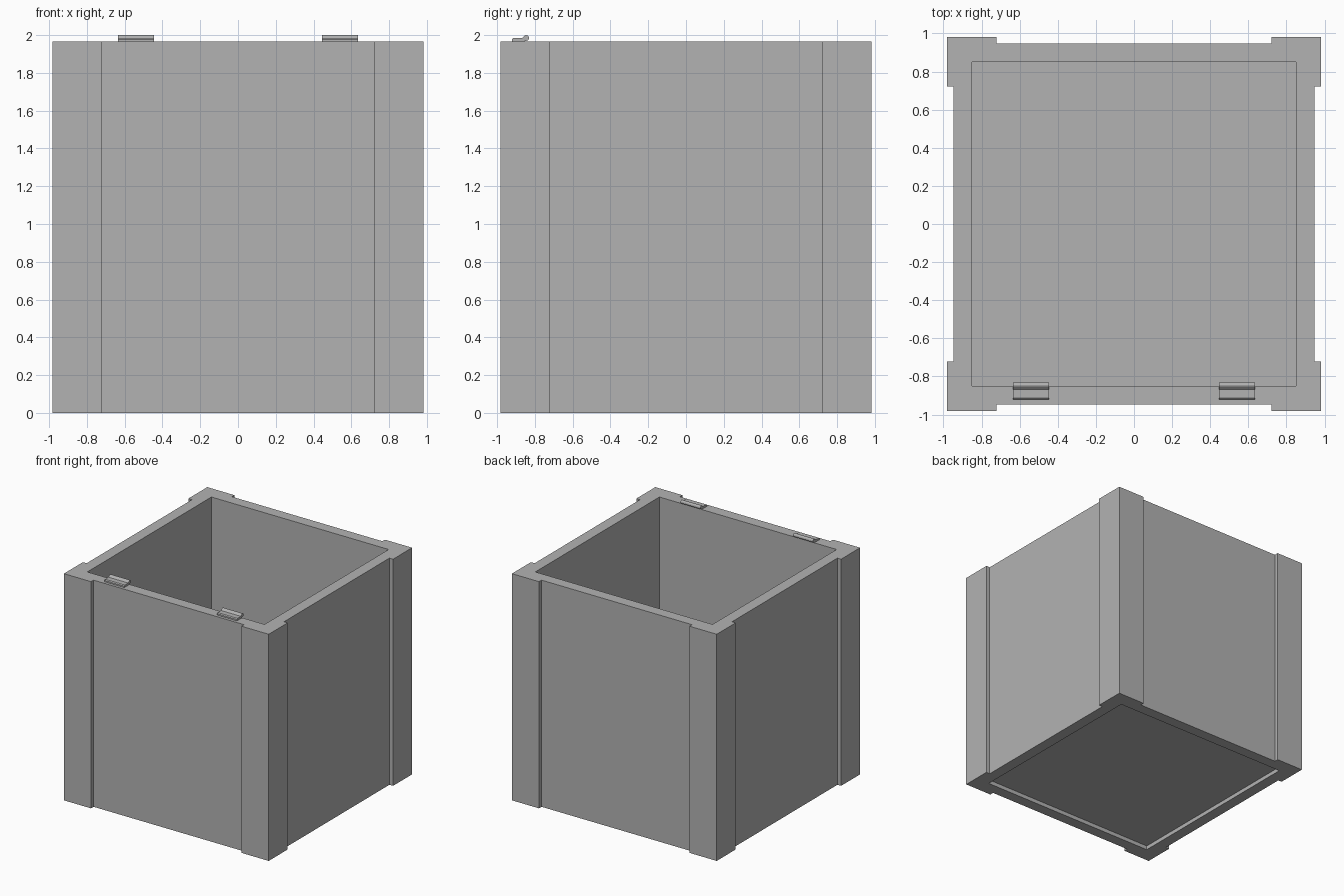
import bpy, bmesh
from mathutils import Matrix, Vector
from math import cos, sin, radians

cube = bpy.data.objects.get("Cube")
if cube:
    bpy.data.objects.remove(cube, do_unlink=True)

grey = bpy.data.materials.new("plain_grey")
grey.use_nodes = True
COLOUR = (0.45, 0.45, 0.45, 1)
grey.diffuse_color = COLOUR
grey.node_tree.nodes["Principled BSDF"].inputs["Base Color"].default_value = COLOUR

OUTER, PANEL, POST, INNER = 0.982, 0.947, 0.722, 0.85
RIM = 1.965


def prism(name, loops, offset):
    """Fill closed loops (outline first, then holes) and extrude them."""
    bm = bmesh.new()
    edges = []
    for loop in loops:
        verts = [bm.verts.new(p) for p in loop]
        edges += [bm.edges.new((v, verts[i - 1])) for i, v in enumerate(verts)]
    bmesh.ops.triangle_fill(bm, edges=edges, use_beauty=True)
    ext = bmesh.ops.extrude_face_region(bm, geom=bm.faces[:], use_keep_orig=True)
    moved = [g for g in ext["geom"] if isinstance(g, bmesh.types.BMVert)]
    bmesh.ops.translate(bm, verts=moved, vec=offset)
    bmesh.ops.recalc_face_normals(bm, faces=bm.faces[:])
    mesh = bpy.data.meshes.new(name)
    bm.to_mesh(mesh)
    bm.free()
    mesh.materials.append(grey)
    obj = bpy.data.objects.new(name, mesh)
    bpy.context.collection.objects.link(obj)
    return obj


def four_fold(points, z):
    """Repeat one corner's outline around all four corners."""
    return [Matrix.Rotation(radians(90 * k), 3, "Z") @ Vector((x, y, z))
            for k in range(4) for x, y in points]


# Walls with thicker corner posts, open at the top
corner = [(PANEL, POST), (OUTER, POST), (OUTER, OUTER), (POST, OUTER), (POST, PANEL)]
prism("box_walls", [four_fold(corner, 0), four_fold([(INNER, INNER)], 0)], (0, 0, RIM))

# Floor, set slightly up from the underside
prism("box_floor", [four_fold([(INNER, INNER)], 0.035)], (0, 0, 0.065))

# Hinges: leaf plate with a rolled knuckle at its inner edge
KNUCKLE_Y, KNUCKLE_Z, R = -0.846, 1.985, 0.015
knuckle = [(KNUCKLE_Y + R * cos(radians(a)), KNUCKLE_Z + R * sin(radians(a)))
           for a in range(-90, 151, 30)]
leaf = [(-0.868, 1.984), (-0.914, 1.984), (-0.922, 1.977), (-0.922, RIM), (-0.862, RIM)]
for side, x in (("right", -0.54), ("left", 0.54)):
    profile = [Vector((x - 0.095, y, z)) for y, z in knuckle + leaf]
    prism("hinge_" + side, [profile], (0.19, 0, 0))
